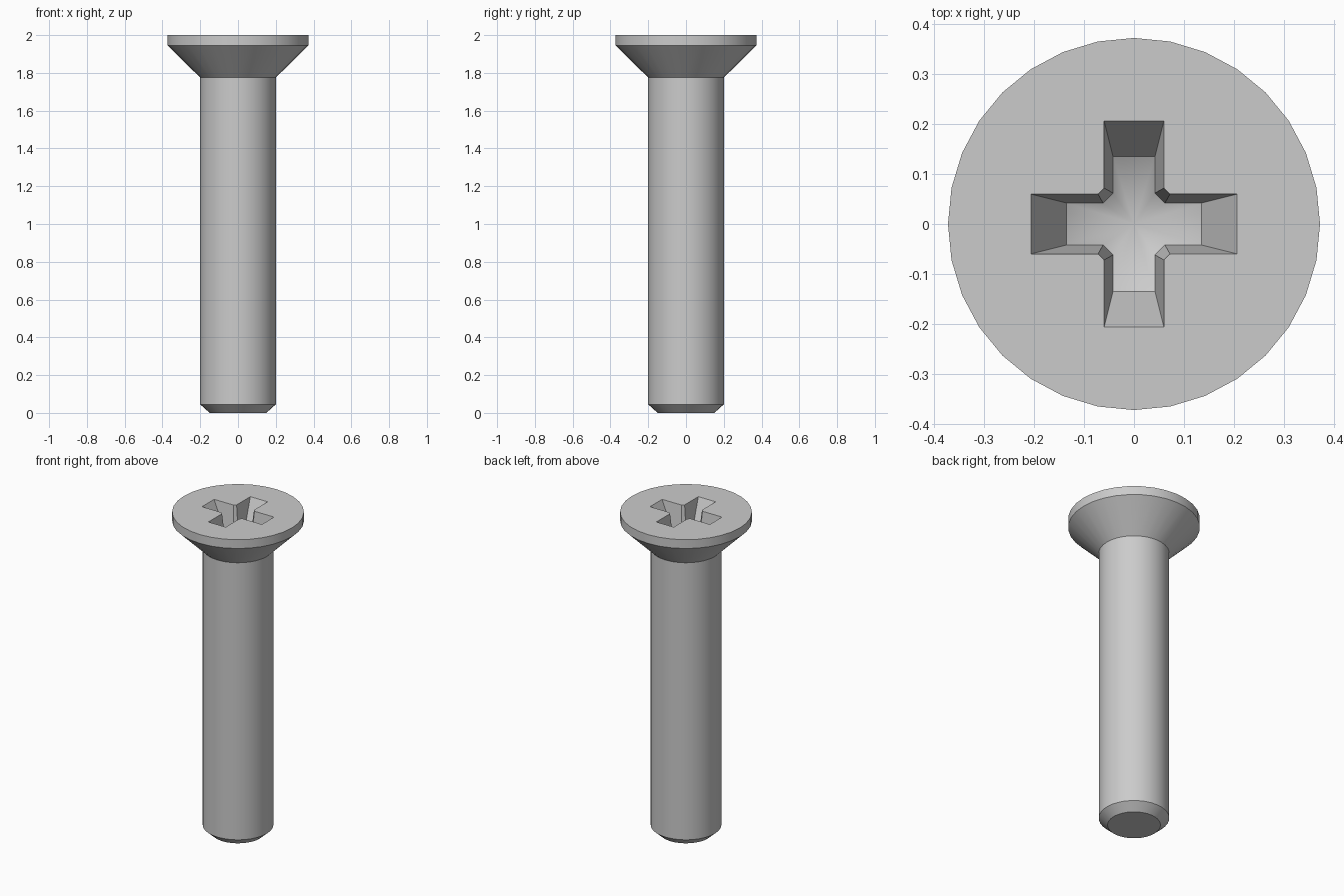
import bpy, bmesh, math
from mathutils import Matrix, Vector

SEGMENTS = 32

cube = bpy.data.objects.get("Cube")
if cube:
    bpy.data.objects.remove(cube, do_unlink=True)

steel = bpy.data.materials.new("steel grey")
steel.use_nodes = True
steel.diffuse_color = (0.6, 0.6, 0.6, 1)
steel.node_tree.nodes["Principled BSDF"].inputs["Base Color"].default_value = (0.6, 0.6, 0.6, 1)


def lathe(bm, profile):
    """Rings of a turned surface, joined by quads; returns the rings."""
    rings = []
    for radius, z in profile:
        angles = [math.tau * i / SEGMENTS for i in range(SEGMENTS)]
        rings.append([bm.verts.new((radius * math.cos(a), radius * math.sin(a), z)) for a in angles])
    for low, high in zip(rings, rings[1:]):
        for i in range(SEGMENTS):
            j = (i + 1) % SEGMENTS
            bm.faces.new((low[i], low[j], high[j], high[i]))
    return rings


def finish(bm, name):
    bmesh.ops.recalc_face_normals(bm, faces=bm.faces)
    mesh = bpy.data.meshes.new(name)
    bm.to_mesh(mesh)
    bm.free()
    obj = bpy.data.objects.new(name, mesh)
    bpy.context.collection.objects.link(obj)
    mesh.materials.append(steel)
    bpy.ops.object.select_all(action="DESELECT")
    obj.select_set(True)
    bpy.context.view_layer.objects.active = obj
    bpy.ops.object.shade_smooth_by_angle(angle=math.radians(30))
    return obj


# Shank with chamfered tip
bm = bmesh.new()
rings = lathe(bm, [(0.15, 0), (0.2, 0.045), (0.2, 1.775)])
bm.faces.new(rings[0])
bm.faces.new(rings[-1])
finish(bm, "shank")

# Countersunk head
bm = bmesh.new()
rings = lathe(bm, [(0.2, 1.775), (0.373, 1.945), (0.373, 2)])
bm.faces.new(rings[0])
rim = rings[-1]

# Cross recess: four tapered arms over a conical floor
TIP_Z = 1.784
SLOPE = math.tan(math.radians(28))


def floor_point(x, y, turn):
    p = turn @ Vector((x, y, TIP_Z + SLOPE * math.hypot(x, y)))
    return bm.verts.new(p)


tip = bm.verts.new((0, 0, TIP_Z))
top_loop, arms = [], []
for k in range(4):
    turn = Matrix.Rotation(k * math.pi / 2, 3, "Z")
    outline = [(0.072, -0.06), (0.207, -0.06), (0.207, 0.06), (0.072, 0.06)]
    top = [bm.verts.new(turn @ Vector((x, y, 2))) for x, y in outline]
    end = [floor_point(0.135, 0.042 * t, turn) for t in (-1, -0.5, 0, 0.5, 1)]
    start = floor_point(0.062, -0.042, turn)
    stop = floor_point(0.062, 0.042, turn)
    bm.faces.new((top[0], top[1], end[0], start))
    bm.faces.new([top[1], top[2]] + end[::-1])
    bm.faces.new((top[2], top[3], stop, end[-1]))
    top_loop += top
    arms.append((top, [start] + end + [stop]))

# Chamfered inner corners, then the floor fan
floor_loop = []
for k, (top, floor) in enumerate(arms):
    next_top, next_floor = arms[(k + 1) % 4]
    bm.faces.new((top[-1], next_top[0], next_floor[0], floor[-1]))
    floor_loop += floor
for a, b in zip(floor_loop, floor_loop[1:] + floor_loop[:1]):
    bm.faces.new((a, b, tip))

# Flat top around the recess
edges = []
for loop in (rim, top_loop):
    edges += [bm.edges.get((a, b)) for a, b in zip(loop, loop[1:] + loop[:1])]
bmesh.ops.triangle_fill(bm, edges=edges, use_beauty=True, normal=(0, 0, 1))
finish(bm, "countersunk_head")
